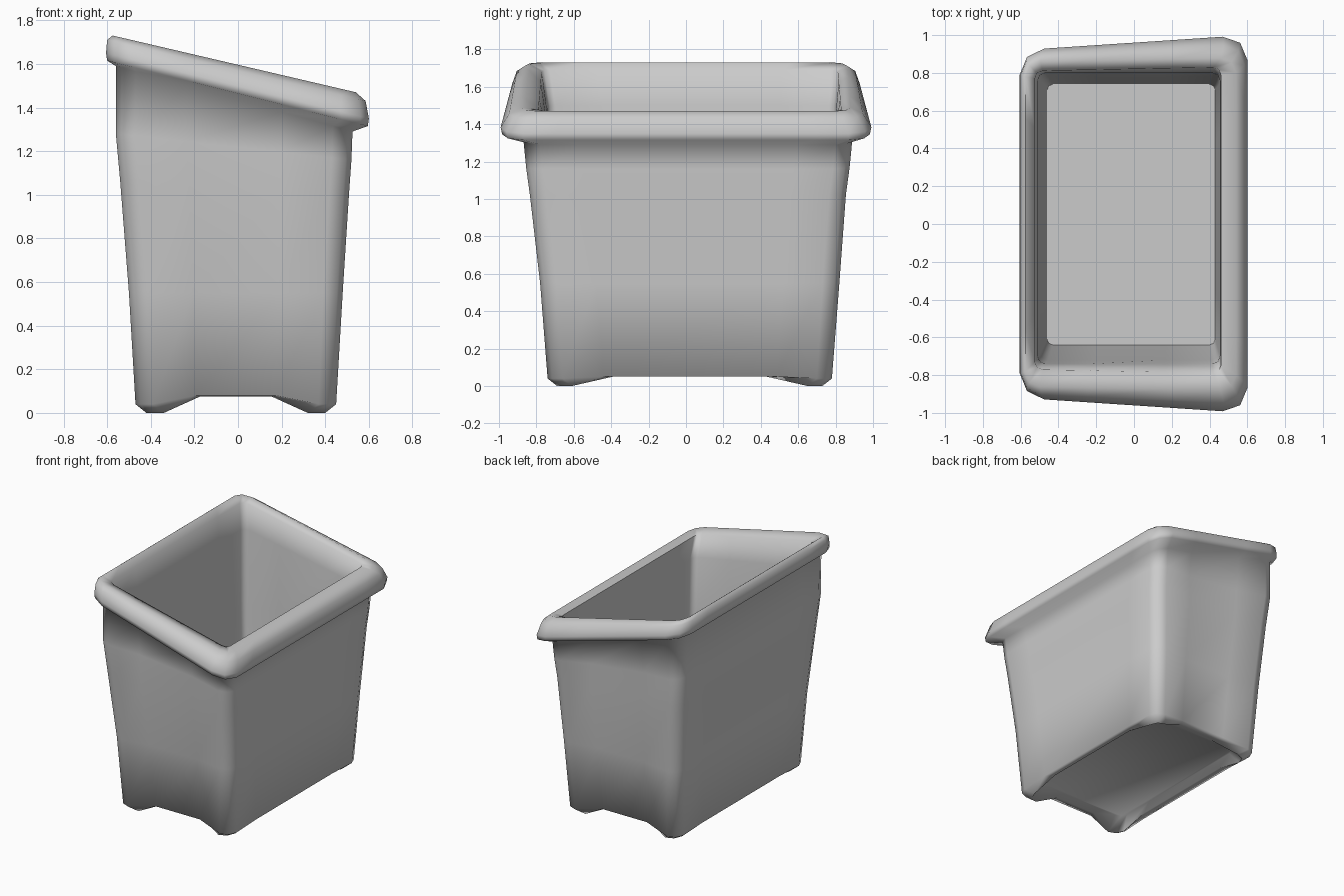
import bpy, bmesh, math

if "Cube" in bpy.data.objects:
    bpy.data.objects.remove(bpy.data.objects["Cube"])


def ring(x0, x1, yl, yr, zl, zr, c, dent=0.0, lift=0.0, cy=0.0, side_lift=0.0):
    """Rounded rectangle whose width and height vary from left to right.
    dent pushes the middle of both end walls inward, lift raises it and
    side_lift raises the middle of the long sides."""
    pts = []

    def put(x, side, inset, up):
        t = (x - x0) / (x1 - x0)
        y = side * (yl + (yr - yl) * t - inset)
        pts.append((x, y + cy, zl + (zr - zl) * t + up))

    w = x1 - x0
    k = c * (1 - math.sqrt(0.5))
    row = [(x0, 0.3, side_lift), (x0, c, 0), (x0 + k, k, 0), (x0 + c, 0, 0),
           (x0 + 0.30 * w, dent, lift), (x0 + 0.70 * w, dent, lift),
           (x1 - c, 0, 0), (x1 - k, k, 0), (x1, c, 0), (x1, 0.3, side_lift)]
    for x, inset, up in row:
        put(x, -1, inset, up)
    for x, inset, up in reversed(row):
        put(x, 1, inset, up)
    return pts


def loft(name, rings):
    bm = bmesh.new()
    loops = [[bm.verts.new(p) for p in r] for r in rings]
    n = len(loops[0])
    for a, b in zip(loops, loops[1:]):
        for i in range(n):
            j = (i + 1) % n
            bm.faces.new((a[i], a[j], b[j], b[i]))
    bm.faces.new(list(reversed(loops[0])))
    bm.faces.new(loops[-1])
    bmesh.ops.recalc_face_normals(bm, faces=bm.faces)
    me = bpy.data.meshes.new(name)
    bm.to_mesh(me)
    bm.free()
    ob = bpy.data.objects.new(name, me)
    bpy.context.collection.objects.link(ob)
    bpy.context.view_layer.objects.active = ob
    ob.select_set(True)
    bpy.ops.object.shade_smooth_by_angle(angle=math.radians(75))
    return ob


loft("storage_bin", [
    # recessed underside and corner feet
    ring(-0.38, 0.37, 0.62, 0.62, 0.085, 0.085, 0.06, cy=0.03),
    ring(-0.42, 0.40, 0.71, 0.71, 0.00, 0.00, 0.08, 0.04, 0.075, 0.02, 0.05),
    ring(-0.47, 0.45, 0.76, 0.76, 0.04, 0.04, 0.08, 0.04, 0.04, 0.02, 0.01),
    # outer walls, end panels swelling below a dip under the rim
    ring(-0.50, 0.48, 0.80, 0.80, 0.55, 0.55, 0.09, 0.03, 0.0, 0.02),
    ring(-0.54, 0.51, 0.845, 0.845, 1.06, 1.02, 0.09, 0.01, 0.0, 0.01),
    ring(-0.56, 0.52, 0.865, 0.865, 1.28, 1.16, 0.09, 0.035, 0.0, 0.01),
    ring(-0.56, 0.525, 0.87, 0.88, 1.59, 1.29, 0.09, 0.02, 0.0, 0.01),
    # slanted rolled rim
    ring(-0.60, 0.595, 0.915, 0.99, 1.615, 1.315, 0.12),
    ring(-0.605, 0.60, 0.92, 1.00, 1.65, 1.35, 0.13),
    ring(-0.60, 0.585, 0.90, 0.95, 1.71, 1.43, 0.11),
    ring(-0.575, 0.54, 0.86, 0.88, 1.73, 1.47, 0.08),
    ring(-0.525, 0.46, 0.79, 0.81, 1.69, 1.47, 0.04, cy=0.02),
    # thin inner walls and floor
    ring(-0.51, 0.455, 0.77, 0.77, 1.50, 1.32, 0.04, cy=0.03),
    ring(-0.495, 0.45, 0.75, 0.75, 0.95, 0.95, 0.04, cy=0.03),
    ring(-0.46, 0.43, 0.69, 0.69, 0.11, 0.11, 0.03, cy=0.05),
])
